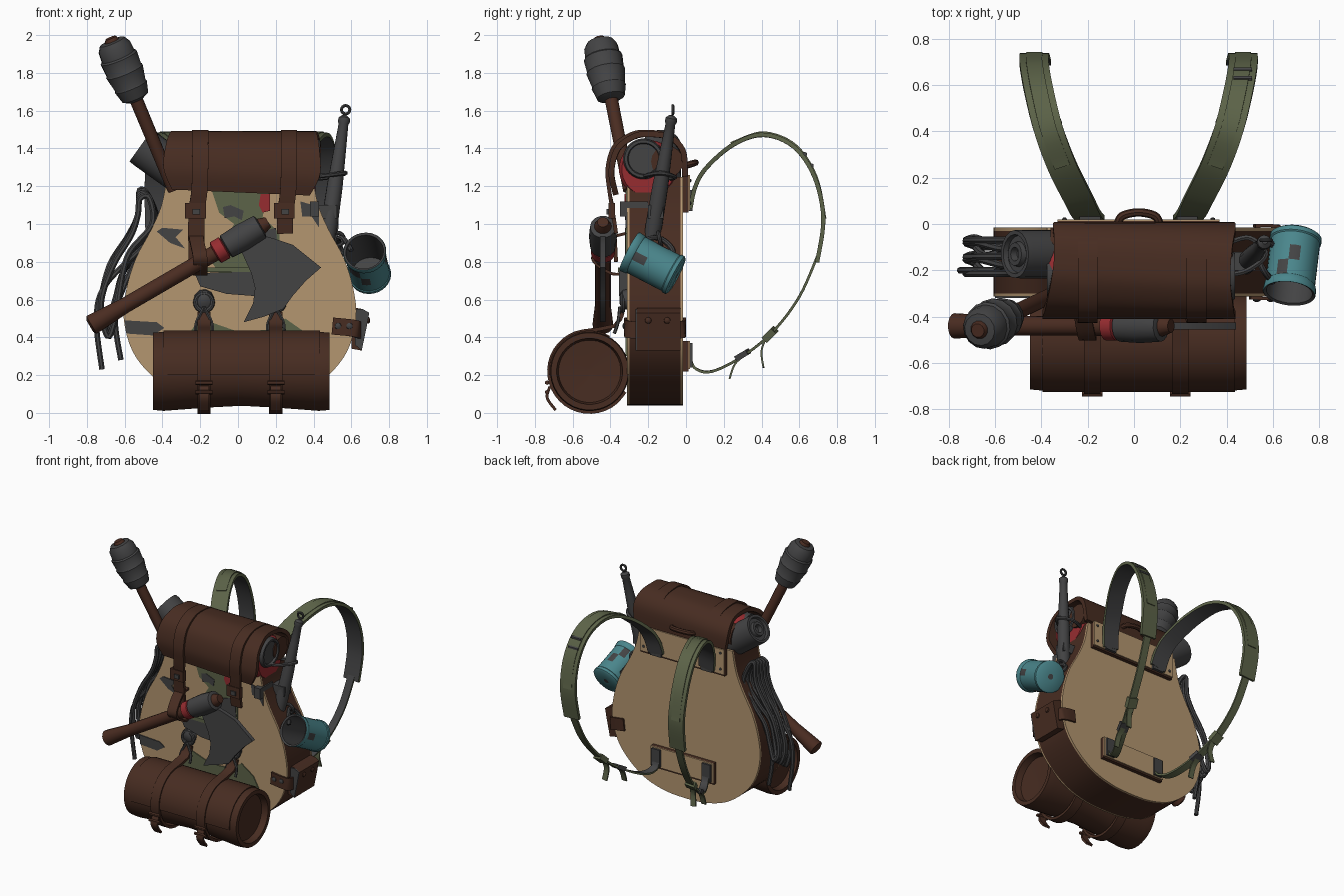
import bpy, bmesh, math
from mathutils import Vector

if "Cube" in bpy.data.objects:
    bpy.data.objects.remove(bpy.data.objects["Cube"])

def mat(name, r, g, b):
    m = bpy.data.materials.new(name)
    m.diffuse_color = [((c / 255 + .055) / 1.055) ** 2.4 for c in (r, g, b)] + [1]
    m.use_nodes = True
    m.node_tree.nodes["Principled BSDF"].inputs["Base Color"].default_value = m.diffuse_color
    return m
LEATHER = mat("brown leather", 71, 44, 33)
WOOD = mat("dark wood", 74, 44, 33)
GRAY = mat("dark gray", 67, 67, 68)
TAN = mat("tan canvas", 180, 150, 112)
GREEN = mat("olive green", 92, 99, 72)
TEAL = mat("teal enamel", 74, 134, 140)
RED = mat("red cloth", 150, 44, 48)

def build(name, verts, faces, mats, idx=None, angle=38):
    me = bpy.data.meshes.new(name)
    me.from_pydata([tuple(v) for v in verts], [], faces)
    for m in mats: me.materials.append(m)
    if idx:
        for p, i in zip(me.polygons, idx): p.material_index = i
    bm = bmesh.new(); bm.from_mesh(me)
    bmesh.ops.recalc_face_normals(bm, faces=bm.faces)
    bm.to_mesh(me); bm.free()
    me.shade_smooth(); me.set_sharp_from_angle(angle=math.radians(angle))
    ob = bpy.data.objects.new(name, me)
    bpy.context.collection.objects.link(ob)
    return ob

def spline(pts, k, closed=False):
    P = [Vector(p if len(p) == 4 else (*p, 1)) for p in pts]
    n, out = len(P), []
    if k == 1: return P
    for i in range(n if closed else n - 1):
        g = (lambda j: P[j % n]) if closed else (lambda j: P[min(max(j, 0), n - 1)])
        a, b, c, d = g(i - 1), g(i), g(i + 1), g(i + 2)
        for s in range(k):
            t = s / k
            out.append(.5 * (2 * b + (c - a) * t + (2 * a - 5 * b + 4 * c - d) * t * t + (3 * b - a - 3 * c + d) * t ** 3))
    return out if closed else out + [P[-1]]

def rect(w, t): return [(-w / 2, -t / 2), (w / 2, -t / 2), (w / 2, t / 2), (-w / 2, t / 2)]
def ngon(r, n=10): return [(r * math.cos(i * math.tau / n), r * math.sin(i * math.tau / n)) for i in range(n)]

# sweep a section along a smooth path; a fourth path coordinate scales the section's width
def sweep(name, pts, sec, mats, side=(1, 0, 0), k=6, closed=False, rule=None):
    P = spline(pts, k, closed); n, m = len(P), len(sec)
    V, F, I = [], [], []
    for i, p in enumerate(P):
        a, b = (P[i - 1], P[(i + 1) % n]) if closed else (P[max(i - 1, 0)], P[min(i + 1, n - 1)])
        t = (b.xyz - a.xyz).normalized()
        u = Vector(side); u = (u - t * u.dot(t)).normalized(); v = t.cross(u)
        V += [p.xyz + u * x * p.w + v * y for x, y in sec]
    for i in range(n if closed else n - 1):
        for j in range(m):
            q = (i + 1) % n
            F.append((i * m + j, i * m + (j + 1) % m, q * m + (j + 1) % m, q * m + j))
            I.append(rule(j) if rule else 0)
    if not closed:
        F += [tuple(range(m)), tuple(range((n - 1) * m, n * m))]; I += [0, 0]
    return build(name, V, F, mats, I)

# revolve (fraction along axis, radius) pairs around a to b
def lathe(name, a, b, prof, mats, n=28, rule=None):
    a, b = Vector(a), Vector(b); d = b - a
    u = d.orthogonal().normalized(); v = d.normalized().cross(u)
    V, F = [], []
    for t, r in prof:
        V += [a + d * t + (u * x + v * y) * r for x, y in ngon(1, n)]
    for i in range(len(prof) - 1):
        F += [(i * n + j, i * n + (j + 1) % n, (i + 1) * n + (j + 1) % n, (i + 1) * n + j) for j in range(n)]
    F += [tuple(range(n)), tuple(range(len(V) - n, len(V)))]
    I = [rule(k // n, k % n) for k in range(len(F))] if rule else None
    return build(name, V, F, mats, I)

# front-view outline pushed from y0 to y1
def plate(name, pts, y0, y1, m):
    n = len(pts)
    V = [(x, y0, z) for x, z in pts] + [(x, y1, z) for x, z in pts]
    F = [tuple(range(n)), tuple(range(n, 2 * n))] + [(i, (i + 1) % n, (i + 1) % n + n, i + n) for i in range(n)]
    return build(name, V, F, [m])
def box(name, x0, x1, z0, z1, y0, y1, m): return plate(name, [(x0, z0), (x1, z0), (x1, z1), (x0, z1)], y0, y1, m)
def ring(name, c, r, t, m, axis=(0, 1, 0)):
    c, w = Vector(c), Vector(axis).normalized(); u = w.orthogonal().normalized(); v = w.cross(u)
    return sweep(name, [c + (u * x + v * y) * r for x, y in ngon(1, 16)], ngon(t, 8), [m], w, 1, True)
def rivet(name, c, d, r=.018, m=GRAY):
    c = Vector(c); return lathe(name, c, c + Vector(d), [(0, r), (.6, r * .9), (1, r * .4)], [m], 10)

# pear-shaped pack body: leather wall between two canvas panels
half = [(0, .04), (.16, .05), (.33, .10), (.47, .2), (.57, .33), (.615, .5), (.60, .66), (.55, .82), (.47, .97), (.415, 1.1), (.385, 1.25)]
pear = [(p.x, p.y) for p in spline([(x, z, 0) for x, z in half], 4)]
outline = [(x + .01, z) for x, z in pear] + [(-x + .01, z) for x, z in reversed(pear[1:])]
plate("pack_wall", outline, -.30, -.03, LEATHER)
plate("front_panel", outline, -.312, -.30, TAN)
plate("back_panel", outline, -.03, -.015, TAN)

# camouflage cloth and patches on the front
plate("camo_center", [(-.14, 1.18), (.17, 1.18), (.13, 1.04), (.22, .95), (.22, .76), (-.1, .74), (-.14, .8), (-.02, 1.0), (-.1, 1.06)], -.319, -.312, GREEN)
plate("camo_spot_high", [(-.08, 1.09), (-.04, 1.1), (.03, 1.07), (.02, 1.02), (-.02, 1.04), (-.07, 1.03)], -.323, -.318, GRAY)
plate("camo_spot_low", [(.02, .93), (.2, .98), (.21, .84), (.06, .8)], -.323, -.318, GRAY)
plate("red_patch", [(.12, 1.16), (.17, 1.16), (.17, 1.07), (.13, 1.06), (.11, 1.1)], -.325, -.318, RED)
plate("camo_base", [(-.3, .3), (.42, .3), (.35, .43), (.25, .5), (.16, .44), (0, .43), (-.2, .5), (-.26, .42)], -.319, -.312, GREEN)
plate("patch_left_high", [(-.40, .98), (-.29, .97), (-.33, .93), (-.28, .87), (-.36, .9), (-.43, .96)], -.319, -.312, GRAY)
plate("patch_left_low", [(-.6, .49), (-.43, .48), (-.39, .45), (-.45, .41), (-.59, .42)], -.319, -.312, GRAY)
plate("patch_right_high", [(.33, 1.12), (.43, 1.09), (.43, .98), (.39, 1.04), (.34, 1.04)], -.319, -.312, GRAY)
box("side_band", .38, .43, 1.04, 1.12, -.35, -.2, GRAY)
plate("front_pocket", [(-.23, .74), (.2, .75), (.2, .62), (.07, .62), (-.06, .63), (-.2, .67)], -.355, -.312, GRAY)
box("pocket_flap", -.24, .2, .745, .77, -.36, -.312, GREEN)

# top bundle and leather flap
lathe("top_bundle", (-.37, -.2, 1.29), (.41, -.2, 1.29), [(0, .1), (.0, .14), (.03, .155), (.97, .155), (1, .14), (1, .1)], [RED])
lathe("rolled_blanket", (-.375, -.225, 1.345), (.435, -.225, 1.345), [(0, .06), (0, .1), (.97, .108), (1, .1), (1, .085), (.98, .08), (.98, .04)], [GRAY])
lathe("bundle_lining", (-.36, -.1, 1.33), (.425, -.1, 1.33), [(0, .085), (1, .085)], [LEATHER], 16)
flap = [(-.375, 1.17), (-.395, 1.28), (-.36, 1.40), (-.27, 1.465), (-.18, 1.475), (-.08, 1.455), (-.015, 1.38), (-.005, 1.24)]
sweep("top_flap", [(.015 + .005 * i, y, z, s) for i, ((y, z), s) in enumerate(zip(flap, (.88, 1, .98, .94, .92, .93, .95, .9)))], rect(.83, .03), [LEATHER])
for x, low in ((-.22, .80), (.25, .95)):
    path = [(x + .02, y * 1.04 - .005, z + .013) for y, z in flap[1:]][::-1]
    sweep("flap_strap", path + [(x + .015, -.405, 1.17), (x, -.385, 1.05), (x, -.37, low)], rect(.085, .02), [LEATHER])
    box("flap_buckle", x - .06, x + .05, 1.03, 1.11, -.41, -.375, LEATHER)
    box("flap_buckle_pin", x - .02, x + .02, 1.05, 1.08, -.42, -.40, GRAY)
sweep("carry_handle", [(-.07, 0, 1.31), (-.05, .035, 1.32), (.02, .05, 1.325), (.09, .035, 1.32), (.11, 0, 1.31)], ngon(.018, 8), [LEATHER], (0, 0, 1))

# bedroll under the pack
C = (-.51, .22)
lathe("bedroll", (-.45, *C), (.485, *C), [(.06, .02), (.05, .165), (0, .175), (0, .205), (.06, .21), (.3, .193), (.5, .183), (.7, .193), (.94, .21), (1, .205), (1, .175), (.95, .165), (.94, .02)], [LEATHER], 36)
def around(x, r, a0, a1, n=12):
    return [(x, C[0] + r * math.cos(math.radians(a0 + (a1 - a0) * i / n)), C[1] + r * math.sin(math.radians(a0 + (a1 - a0) * i / n))) for i in range(n + 1)]
sweep("bedroll_cover", around(.02, .208, 60, 185), rect(.83, .016), [LEATHER], k=2)
for x in (-.18, .2):
    sweep("bedroll_strap", [(x, -.335, .53), (x, -.38, .46)] + around(x, .215, 100, 330), rect(.07, .02), [LEATHER], k=2)
    sweep("strap_tail", [(x, -.72, .14), (x, -.735, .08), (x, -.69, .015)], rect(.055, .015), [LEATHER])
    ring("hanging_ring", (x, -.335, .585), .045, .013, GRAY)
    rivet("ring_stud", (x, -.312, .6), (0, -.04, 0), .055)
    for s in (-1, 1):
        sweep("ring_cord", [(x, -.35, .56), (x + s * .04, -.36, .48), (x + s * .045, -.38, .42)], ngon(.009, 6), [GRAY], (0, 1, 0))
    for z in (.11, .16):
        sweep("buckle_bar", [(x - .045, -.735, z), (x + .045, -.735, z)], ngon(.012, 6), [LEATHER], (0, 0, 1), 1)

# axe
def on_axe(t, y=-.44): return (-.785 + .945 * t, y, .46 + .55 * t)
lathe("axe_handle", on_axe(0), on_axe(1), [(0, .035), (.01, .055), (.06, .052), (.2, .042), (.6, .042), (.96, .046), (1, .03)], [WOOD], 14)
lathe("axe_socket", on_axe(.76), on_axe(.96), [(0, .055), (.03, .068), (.5, .074), (.97, .068), (1, .05)], [GRAY], 14)
lathe("axe_red_wrap", on_axe(.70), on_axe(.76), [(0, .05), (.1, .064), (.9, .064), (1, .05)], [RED], 14)
plate("axe_blade", [(.02, .85), (.13, .94), (.2, .92), (.29, .89), (.44, .77), (.36, .7), (.29, .62), (.24, .55), (.14, .51), (.03, .48), (.08, .58), (.09, .66), (.07, .74)], -.455, -.425, GRAY)
sweep("axe_holder", [(-.22, -.32, .95), (-.22, -.4, .92), (-.2, -.495, .82), (-.2, -.4, .74), (-.2, -.32, .74)], rect(.075, .015), [LEATHER])

# torch
T0, T1 = (-.34, -.30, 1.18), (-.675, -.46, 1.985)
lathe("torch_handle", T0, T1, [(0, .034), (.6, .036), (.98, .04), (1, .03)], [WOOD], 12)
lathe("torch_wrap", T0, T1, [(.59, .04), (.61, .075), (.68, .092), (.69, .088), (.78, .105), (.79, .099), (.87, .104), (.88, .094), (.94, .09), (.975, .07), (.98, .04)], [GRAY], 14)

# rolled mat with a spiral end
lathe("rolled_mat", (-.27, -.13, 1.24), (-.515, -.13, 1.415), [(0, .105), (.9, .105), (1, .103), (1, .085), (.93, .08), (.93, .055), (1, .05), (1, .03), (.9, .025), (.9, .01)], [GRAY], 20)

# hanging cord bundle on the left
for i in range(5):
    y, d, e = -.07 - .036 * i, .012 * i, .025 * (i % 2)
    sweep("cord_loop", [(-.52, y, 1.18 - d), (-.47, y, 1.14), (-.43 - d * .5, y, 1.0), (-.52 - d, y, .86), (-.61, y - e, .74), (-.65, y - e, .6 - d * 2),
          (-.69, y + .01, .5 - d * 2), (-.725, y + e, .58), (-.68 + d * .4, y + e, .78), (-.58 + d * .3, y, .94), (-.53, y, 1.05)],
          ngon(.016, 7), [GRAY], (0, 1, 0), 5, True)
for x, y, z in ((-.72, -.2, .23), (-.62, -.1, .28)):
    sweep("cord_end", [(-.5, y, .88), (x + .02, y, .68), (x - .03, y, .5), (x, y, z)], ngon(.015, 7), [GRAY], (0, 1, 0))

# sheathed rod on the right
lathe("sheathed_rod", (.47, -.185, .9), (.565, -.075, 1.575), [(0, .02), (.02, .04), (.15, .045), (.45, .042), (.75, .032), (.93, .026), (.95, .032), (.98, .03), (1, .012)], [GRAY], 14)
ring("rod_ring", (.57, -.07, 1.605), .022, .008, GRAY)
sweep("rod_tie", [(.40, -.22, 1.25), (.49, -.2, 1.26), (.57, -.13, 1.27), (.5, -.06, 1.25), (.41, -.08, 1.24)], ngon(.012, 6), [GRAY], (0, 0, 1))
box("rod_band", .41, .525, 1.03, 1.1, -.2, -.12, GRAY)

# enamel mug with chipped spots
lathe("mug", (.70, -.05, .725), (.67, -.30, .855), [(0, .02), (0, .1), (.03, .112), (.1, .112), (.12, .107), (.35, .107), (.6, .107), (.85, .107), (.87, .112), (.98, .115), (1, .112), (.98, .1), (.5, .1), (.08, .098), (.08, .02)],
      [TEAL, GRAY], rule=lambda i, j: int(10 <= i < 15 or (i == 6 and j % 9 in (0, 1)) or (i == 5 and j % 14 in (2, 3))))
sweep("mug_handle", [(.60, -.09, .8), (.55, -.07, .86), (.53, -.13, .92), (.56, -.2, .92), (.6, -.25, .86)], ngon(.014, 8), [GRAY], (1, 0, .3))
ring("mug_hook", (.525, -.14, .92), .035, .011, GRAY, (0, 1, .2))

# riveted leather loop on the right edge
sweep("edge_loop", [(.5, -.318, .46), (.6, -.32, .45), (.64, -.29, .44), (.645, -.15, .44), (.64, -.03, .44), (.6, -.008, .45), (.52, -.008, .46)],
      rect(.09, .014), [LEATHER], (0, 0, 1))
plate("edge_loop_side", [(.6, .56), (.66, .55), (.695, .53), (.68, .45), (.655, .33), (.6, .34)], -.26, -.03, LEATHER)
plate("edge_loop_lining", [(.62, .55), (.66, .55), (.695, .53), (.68, .45), (.655, .33), (.62, .36)], -.268, -.26, GRAY)
for x in (.53, .59): rivet("loop_rivet", (x, -.324, .46), (0, -.012, 0))
for y in (-.2, -.1): rivet("loop_side_rivet", (.685, y, .49), (.015, 0, 0), .018, LEATHER)

# back anchor plates
for z0, z1, w in ((1.06, 1.26, .35), (.22, .38, .26)):
    box("anchor_plate", .02 - w, .02 + w, z0, z1, -.015, .012, LEATHER)
    box("anchor_cover", .02 - w, .02 + w, z0 + .012, z1, .012, .02, TAN)
    for s in (-1, 1):
        for z in (z0 + .05, z1 - .03): rivet("plate_rivet", (.02 + s * (w - .03), .02, z), (0, .008, 0), .01)

# shoulder straps: wide padded top, narrow webbing below
two_tone = dict(rule=lambda j: int(j == 2))
for s in (-1, 1):
    X = lambda x: .02 + s * x
    sweep("shoulder_strap", [(X(.21), .025, 1.09), (X(.23), .05, 1.2), (X(.26), .11, 1.3), (X(.33), .25, 1.42), (X(.39), .41, 1.472), (X(.43), .57, 1.41),
          (X(.45), .68, 1.25), (X(.45), .727, 1.03), (X(.44), .695, .8)], rect(.125, .022), [GREEN, GRAY], **two_tone)
    sweep("strap_ridge", [(X(.33), .247, 1.434), (X(.39), .41, 1.486), (X(.43), .58, 1.42), (X(.45), .693, 1.25), (X(.45), .739, 1.03)], rect(.07, .008), [GREEN])
    sweep("lower_webbing", [(X(.44), .70, .84), (X(.42), .6, .615), (X(.38), .46, .43), (X(.32), .3, .3), (X(.25), .14, .22), (X(.21), .05, .235), (X(.21), .02, .3)],
          rect(.055, .014), [GREEN, GRAY], **two_tone)
    sweep("webbing_tail", [(X(.37), .43, .41), (X(.36), .4, .33), (X(.37), .41, .24)], rect(.04, .01), [GREEN])
    sweep("webbing_tail_end", [(X(.33), .32, .31), (X(.33), .26, .26), (X(.33), .23, .18)], rect(.04, .01), [GREEN])
    sweep("webbing_slider", [(X(.385), .47, .44), (X(.365), .42, .39)], rect(.07, .04), [GREEN], k=1)
    sweep("webbing_buckle", [(X(.335), .33, .325), (X(.315), .27, .29)], rect(.07, .03), [GRAY], k=1)
    box("upper_anchor", X(.21) - .045, X(.21) + .045, 1.07, 1.18, .015, .035, GRAY)
    box("lower_anchor", X(.21) - .035, X(.21) + .035, .24, .37, .015, .035, GRAY)
for z in (1.31, 1.37): # buckle on one strap
    y = .665 - (z - 1.31) * .6
    sweep("strap_clip", [(.43, y, z), (.51, y, z)], ngon(.012, 6), [GRAY], (0, 0, 1), 1)
